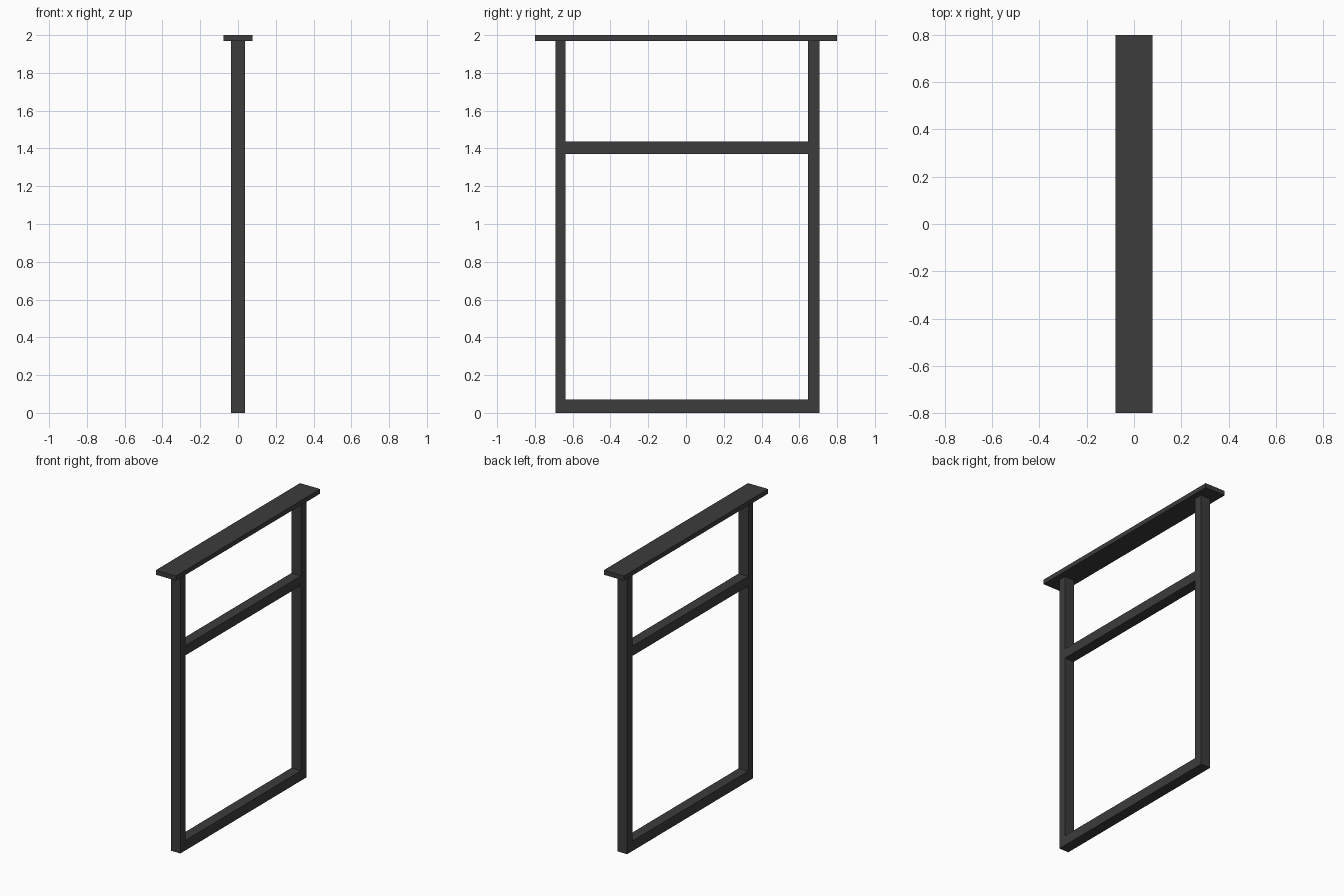
import bpy

cube = bpy.data.objects.get("Cube")
if cube:
    bpy.data.objects.remove(cube, do_unlink=True)

# Dark metal finish shared by every bar
metal = bpy.data.materials.new("charcoal_metal")
metal.use_nodes = True
colour = (0.045, 0.045, 0.045, 1)
metal.diffuse_color = colour
metal.node_tree.nodes["Principled BSDF"].inputs["Base Color"].default_value = colour


def bar(name, half_width, y, z):
    """Box centred on x = 0, spanning the given y and z ranges."""
    bpy.ops.mesh.primitive_cube_add(size=1)
    obj = bpy.context.object
    obj.name = name
    obj.location = (0, sum(y) / 2, sum(z) / 2)
    obj.scale = (2 * half_width, y[1] - y[0], z[1] - z[0])
    bpy.ops.object.transform_apply(location=False, rotation=False, scale=True)
    obj.data.materials.append(metal)
    return obj


TUBE = 0.037
PLATE_Z = 1.968
FRONT = (-0.692, -0.638)
BACK = (0.647, 0.706)
SPAN = (FRONT[1], BACK[0])

# Uprights
bar("front_post", TUBE, FRONT, (0, PLATE_Z))
bar("back_post", TUBE, BACK, (0, PLATE_Z))

# Crossbars between the uprights
bar("bottom_rail", TUBE, SPAN, (0, 0.07))
bar("middle_rail", TUBE, SPAN, (1.37, 1.438))

# Flat mounting plate overhanging the frame
bar("top_plate", 0.078, (-0.8, 0.8), (PLATE_Z, 2))
